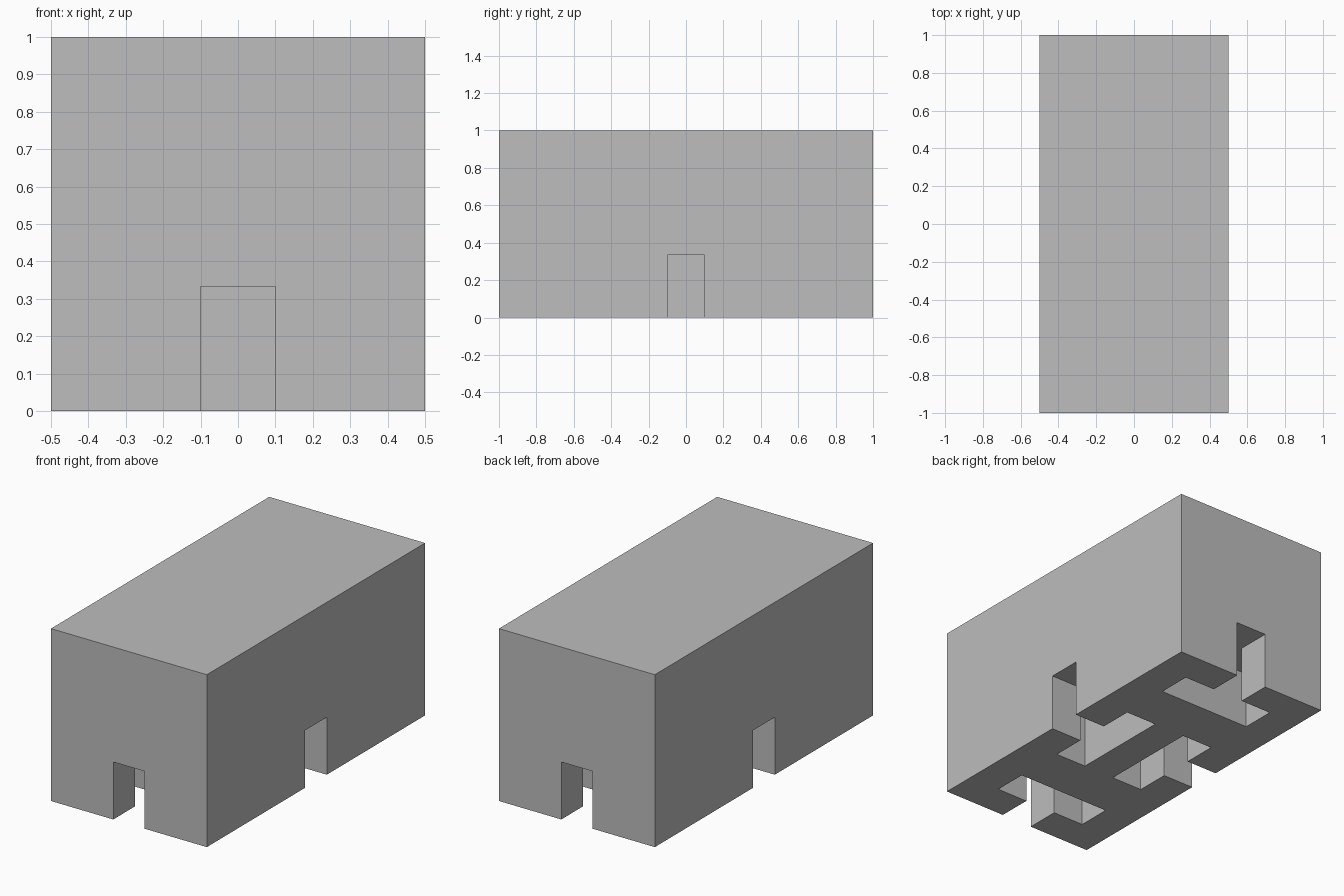
import bpy
import bmesh
from math import pi
from mathutils import Matrix, Vector

cube = bpy.data.objects.get("Cube")
if cube:
    bpy.data.objects.remove(cube, do_unlink=True)

WIDTH, LENGTH, HEIGHT = 1.0, 2.0, 1.0
SLOT_HEIGHT = 1 / 3
STEP = 0.2        # neck width, neck depth and crossbar depth
BAR_HALF = 0.3    # half the width of the crossbar

grey = bpy.data.materials.new("plain grey")
grey.use_nodes = True
colour = (0.51, 0.51, 0.51, 1)
grey.diffuse_color = colour
grey.node_tree.nodes["Principled BSDF"].inputs["Base Color"].default_value = colour


def make_object(name, bm):
    bmesh.ops.recalc_face_normals(bm, faces=bm.faces)
    mesh = bpy.data.meshes.new(name)
    bm.to_mesh(mesh)
    bm.free()
    mesh.materials.append(grey)
    obj = bpy.data.objects.new(name, mesh)
    bpy.context.collection.objects.link(obj)
    return obj


def add_t_slot(bm, distance, angle):
    """T-shaped prism entering a wall at the given distance from the centre."""
    half = STEP / 2
    right = [(half, -0.1), (half, STEP), (BAR_HALF, STEP), (BAR_HALF, 2 * STEP)]
    outline = right + [(-x, y) for x, y in reversed(right)]
    turn = Matrix.Rotation(angle, 4, "Z")
    verts = [bm.verts.new(turn @ Vector((x, y - distance, -0.1))) for x, y in outline]
    face = bm.faces.new(verts)
    top = bmesh.ops.extrude_face_region(bm, geom=[face])["geom"]
    bmesh.ops.translate(bm, vec=(0, 0, SLOT_HEIGHT + 0.1),
                        verts=[v for v in top if isinstance(v, bmesh.types.BMVert)])


# Solid block
bm = bmesh.new()
bmesh.ops.create_cube(bm, size=1)
bmesh.ops.scale(bm, vec=(WIDTH, LENGTH, HEIGHT), verts=bm.verts)
bmesh.ops.translate(bm, vec=(0, 0, HEIGHT / 2), verts=bm.verts)
block = make_object("slotted_block", bm)

# One T slot in the underside of each wall
bm = bmesh.new()
for i in range(4):
    add_t_slot(bm, (LENGTH if i % 2 == 0 else WIDTH) / 2, i * pi / 2)
cutter = make_object("slot_cutter", bm)
cutter.hide_render = True

cut = block.modifiers.new("slots", "BOOLEAN")
cut.operation = "DIFFERENCE"
cut.solver = "EXACT"
cut.object = cutter
bpy.context.view_layer.objects.active = block
bpy.ops.object.modifier_apply(modifier=cut.name)
bpy.data.objects.remove(cutter, do_unlink=True)
